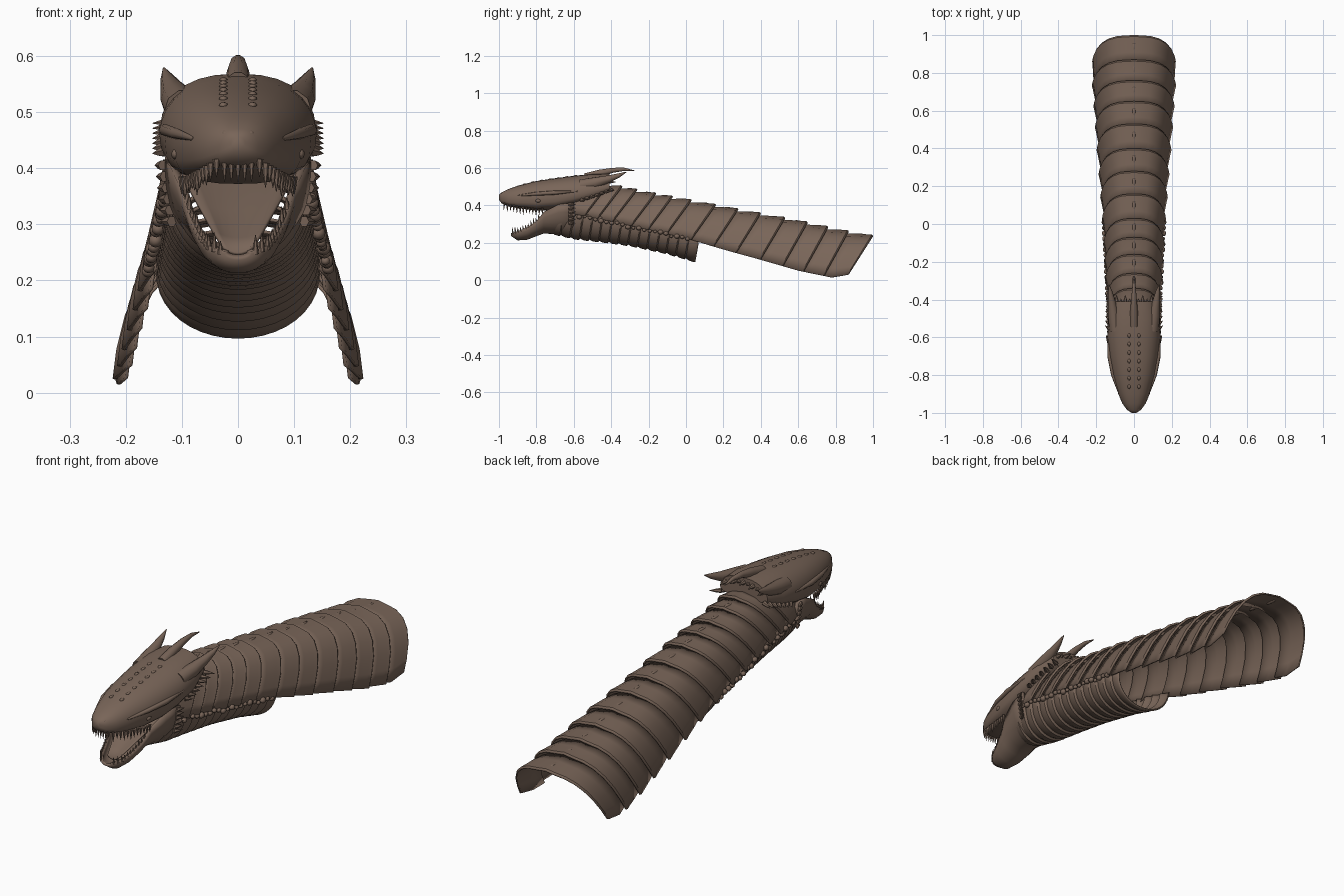
import bpy, bmesh, math, random
from mathutils import Vector

random.seed(4)
cube = bpy.data.objects.get("Cube")
if cube:
    bpy.data.objects.remove(cube)

hide = bpy.data.materials.new("brown_hide")
hide.use_nodes = True
COLOR = (0.19, 0.13, 0.098, 1)
hide.diffuse_color = COLOR
bsdf = hide.node_tree.nodes["Principled BSDF"]
bsdf.inputs["Base Color"].default_value = COLOR
bsdf.inputs["Roughness"].default_value = 0.8


def finish(name, bm, angle=40, thickness=0):
    bmesh.ops.recalc_face_normals(bm, faces=bm.faces)
    me = bpy.data.meshes.new(name)
    bm.to_mesh(me)
    bm.free()
    me.materials.append(hide)
    me.polygons.foreach_set("use_smooth", [True] * len(me.polygons))
    me.set_sharp_from_angle(angle=math.radians(angle))
    ob = bpy.data.objects.new(name, me)
    bpy.context.collection.objects.link(ob)
    if thickness:
        mod = ob.modifiers.new("Thickness", "SOLIDIFY")
        mod.thickness = thickness
        mod.offset = -1
    return ob


def loft(bm, rings, closed=False, caps=False):
    rows = [[bm.verts.new(p) for p in ring] for ring in rings]
    n = len(rows[0])
    for a, b in zip(rows, rows[1:]):
        for i in range(n if closed else n - 1):
            j = (i + 1) % n
            bm.faces.new((a[i], a[j], b[j], b[i]))
    if caps:
        bm.faces.new(rows[0])
        bm.faces.new(rows[-1])


def lookup(table, y):
    """Linear interpolation of the columns after the first."""
    if y <= table[0][0]:
        return table[0][1:]
    for a, b in zip(table, table[1:]):
        if y <= b[0]:
            t = (y - a[0]) / (b[0] - a[0])
            return [p + (q - p) * t for p, q in zip(a[1:], b[1:])]
    return table[-1][1:]


def tube(bm, points, radii, sides=10):
    pts = [Vector(p) for p in points]
    rings = []
    for i, p in enumerate(pts):
        d = (pts[min(i + 1, len(pts) - 1)] - pts[max(i - 1, 0)]).normalized()
        u = d.orthogonal().normalized()
        if abs(d.x) < 0.95:
            u = (Vector((1, 0, 0)) - d * d.x).normalized()
        v = d.cross(u)
        angles = [math.tau * k / sides for k in range(sides)]
        rings.append([p + (u * math.cos(a) + v * math.sin(a)) * radii[i] for a in angles])
    loft(bm, rings, closed=True, caps=True)


def spike(bm, base, tip, r):
    mid = Vector(base).lerp(Vector(tip), 0.5)
    tube(bm, [base, mid, tip], [r, r * 0.65, r * 0.06], 6)


def bump(bm, center, scale):
    made = bmesh.ops.create_icosphere(bm, subdivisions=2, radius=1)["verts"]
    for v in made:
        v.co = Vector(center) + Vector([a * b for a, b in zip(v.co, scale)])


# Back armour: overlapping arched plates, open underneath
TOP = [(-0.55, 0.525), (-0.4, 0.505), (-0.2, 0.462), (0, 0.425), (0.2, 0.386),
       (0.4, 0.348), (0.6, 0.31), (0.8, 0.265), (1, 0.228)]
EDGE = [(-0.7, 0.375, 0.125), (-0.4, 0.315, 0.137), (0, 0.225, 0.158), (0.2, 0.165, 0.172),
        (0.4, 0.11, 0.188), (0.6, 0.052, 0.203), (0.78, 0.015, 0.216), (0.87, 0.03, 0.21)]
HALF = [(1, 0), (0.97, 0.22), (0.9, 0.48), (0.78, 0.7), (0.62, 0.86), (0.42, 0.955), (0.2, 0.99)]
ARCH = [(-x, h) for x, h in HALF] + [(0, 1.02)] + [(x, h) for x, h in reversed(HALF)]
SLANT = 0.13


def arch_ring(s, flare):
    top = lookup(TOP, s)[0] + flare
    bottom, width = lookup(EDGE, s - SLANT)
    return [(x * (width + flare), s - SLANT * (1 - min(h, 1)), bottom + (top - bottom) * h)
            for x, h in ARCH]


seams = [-0.52, -0.41, -0.34, -0.26, -0.16, -0.07, 0.03, 0.16, 0.28, 0.4, 0.53, 0.65, 0.76, 0.87, 1]
bm = bmesh.new()
for a, b in zip(seams, seams[1:]):
    w = b - a
    loft(bm, [arch_ring(a - 0.02, -0.01), arch_ring(a + w * 0.3, 0), arch_ring(a + w * 0.75, 0.007),
              arch_ring(b - 0.008, 0.011), arch_ring(b, 0.006)])
finish("back_plates", bm, 35, 0.006)

# Small keels along the spine
bm = bmesh.new()
for a, b in zip(seams[2:], seams[3:]):
    y = (a + b) / 2
    bump(bm, (0, y, lookup(TOP, y)[0] + 0.002), (0.009, 0.03, 0.007))
finish("spine_keels", bm)

# Belly: ribbed half tube under the front of the neck
BELLY = [(-0.72, 0.37, 0.25, 0.105), (-0.6, 0.36, 0.222, 0.122), (-0.45, 0.335, 0.205, 0.13),
         (-0.3, 0.3, 0.185, 0.134), (-0.1, 0.26, 0.142, 0.14), (0.06, 0.215, 0.095, 0.143)]


def belly_ring(y, grow):
    top, bottom, width = lookup(BELLY, y)
    angles = [math.pi * k / 20 for k in range(21)]
    return [((width + grow) * math.cos(a), y + 0.02 * (1 - math.sin(a)),
             top - (top - bottom + grow) * math.sin(a) ** 0.9) for a in angles]


bm = bmesh.new()
ribs = 15
step = 0.77 / ribs
rings = []
for i in range(ribs):
    y = -0.72 + i * step
    rings += [belly_ring(y, -0.004), belly_ring(y + step * 0.35, 0.003), belly_ring(y + step * 0.85, 0.004)]
rings.append(belly_ring(0.05, 0))
loft(bm, rings)
finish("belly_ribs", bm, 50, 0.005)

# Knobbly scales along the seam of back and belly
bm = bmesh.new()
for side in (-1, 1):
    for i in range(22):
        y = -0.6 + i * 0.029
        z, width = lookup(EDGE, y)
        r = random.uniform(0.008, 0.013)
        bump(bm, (side * (width + 0.002), y, z - 0.004 + random.uniform(-0.008, 0.006)), (r, r * 1.2, r))
finish("seam_scales", bm)

# Skull: y, half width, top, widest height, bottom
SKULL = [(-1, 0.012, 0.457, 0.445, 0.43), (-0.985, 0.036, 0.47, 0.44, 0.41),
         (-0.95, 0.062, 0.487, 0.435, 0.395), (-0.9, 0.083, 0.505, 0.435, 0.385),
         (-0.8, 0.113, 0.53, 0.44, 0.372), (-0.7, 0.13, 0.545, 0.45, 0.375),
         (-0.6, 0.14, 0.558, 0.46, 0.4), (-0.5, 0.138, 0.568, 0.475, 0.43),
         (-0.41, 0.118, 0.568, 0.5, 0.475)]


def skull_ring(row):
    y, width, top, mid, bottom = row
    ring = []
    for k in range(28):
        a = math.tau * k / 28
        c, s = math.cos(a), math.sin(a)
        x = width * math.copysign(abs(c) ** 0.8, c)
        z = mid + (top - mid) * s if s > 0 else mid - (mid - bottom) * abs(s) ** 0.6
        ring.append((x, y, z))
    return ring


bm = bmesh.new()
loft(bm, [skull_ring(r) for r in SKULL], closed=True, caps=True)
finish("skull", bm, 55)

# Lower jaw: y, half width, lip height, bottom
JAW = [(-0.935, 0.025, 0.252, 0.236), (-0.9, 0.055, 0.262, 0.213), (-0.85, 0.072, 0.283, 0.216),
       (-0.8, 0.088, 0.315, 0.235), (-0.76, 0.103, 0.365, 0.25), (-0.68, 0.122, 0.405, 0.245),
       (-0.6, 0.134, 0.415, 0.235)]
bm = bmesh.new()
loft(bm, [[(w * math.cos(math.pi * k / 16), y, t - (t - b) * math.sin(math.pi * k / 16) ** 0.8)
           for k in range(17)] for y, w, t, b in JAW])
finish("lower_jaw", bm, 55, 0.012)

# Tongue and mouth floor, rising into the throat
bm = bmesh.new()
FLOOR = [(-0.89, 0.025, 0.25), (-0.84, 0.042, 0.276), (-0.76, 0.07, 0.325), (-0.68, 0.095, 0.37), (-0.6, 0.11, 0.41)]
loft(bm, [[(w * k / 4, y, z + 0.012 * (k / 4) ** 2) for k in range(-4, 5)] for y, w, z in FLOOR])
finish("mouth_floor", bm, 60, 0.006)

# Teeth along both jaws
bm = bmesh.new()
for side in (-1, 1):
    for i in range(13):
        y = -0.972 + 0.017 * i
        w, _, _, bottom = lookup(SKULL, y)
        x = side * w * 0.84
        spike(bm, (x, y, bottom + 0.012), (x, y, bottom - random.uniform(0.016, 0.032)), 0.007)
    for i in range(11):
        y = -0.925 + 0.014 * i
        w, lip, _ = lookup(JAW, y)
        x = side * w * 0.93
        spike(bm, (x, y, lip - 0.008), (x, y - 0.004, lip + random.uniform(0.014, 0.028)), 0.006)
for k in range(-2, 3):
    spike(bm, (k * 0.012, -0.972, 0.415), (k * 0.012, -0.974, 0.375), 0.006)
finish("teeth", bm)

# Swept horns: one on the crown, one on each side
bm = bmesh.new()
tube(bm, [(0, -0.54, 0.55), (0, -0.46, 0.572), (0, -0.39, 0.588), (0, -0.33, 0.593), (0, -0.275, 0.585)],
     [0.022, 0.02, 0.014, 0.009, 0.002])
for side in (-1, 1):
    tube(bm, [(side * 0.095, -0.56, 0.505), (side * 0.108, -0.48, 0.522), (side * 0.118, -0.41, 0.542),
              (side * 0.126, -0.36, 0.56), (side * 0.132, -0.32, 0.578)], [0.036, 0.03, 0.02, 0.012, 0.002])
finish("horns", bm, 60)

# Spikes on the cheeks, jaw hinge and back rim of the skull
bm = bmesh.new()
for side in (-1, 1):
    for i in range(7):
        y, z = -0.56 + 0.026 * i, 0.43 + 0.009 * i
        w = lookup(SKULL, y)[0]
        spike(bm, (side * (w - 0.012), y, z), (side * 0.152, y + 0.022, z - 0.004), 0.011)
    for i in range(6):
        z = 0.305 + 0.02 * i
        spike(bm, (side * (0.118 + 0.003 * i), -0.625, z), (side * (0.138 + 0.002 * i), -0.59, z), 0.01)
for k in range(-4, 5):
    x = k * 0.023
    z = 0.558 - 2.5 * x * x
    spike(bm, (x, -0.43, z - 0.01), (x, -0.375 - 0.02 * (k % 2), z - 0.012), 0.014)
finish("frill_spikes", bm)

# Brow ridges, eyes and the knobs on the snout
bm = bmesh.new()
for side in (-1, 1):
    tube(bm, [(side * 0.078, -0.9, 0.452), (side * 0.111, -0.8, 0.462), (side * 0.13, -0.7, 0.468),
              (side * 0.136, -0.58, 0.475)], [0.004, 0.01, 0.011, 0.004], 8)
    bump(bm, (side * 0.11, -0.79, 0.425), (0.009, 0.016, 0.01))
    bump(bm, (side * 0.022, -0.975, 0.462), (0.008, 0.012, 0.006))
    for i in range(7):
        y = -0.86 + 0.045 * i
        bump(bm, (side * 0.026, y, lookup(SKULL, y)[1] - 0.003), (0.008, 0.013, 0.006))
finish("brows_and_knobs", bm, 60)
